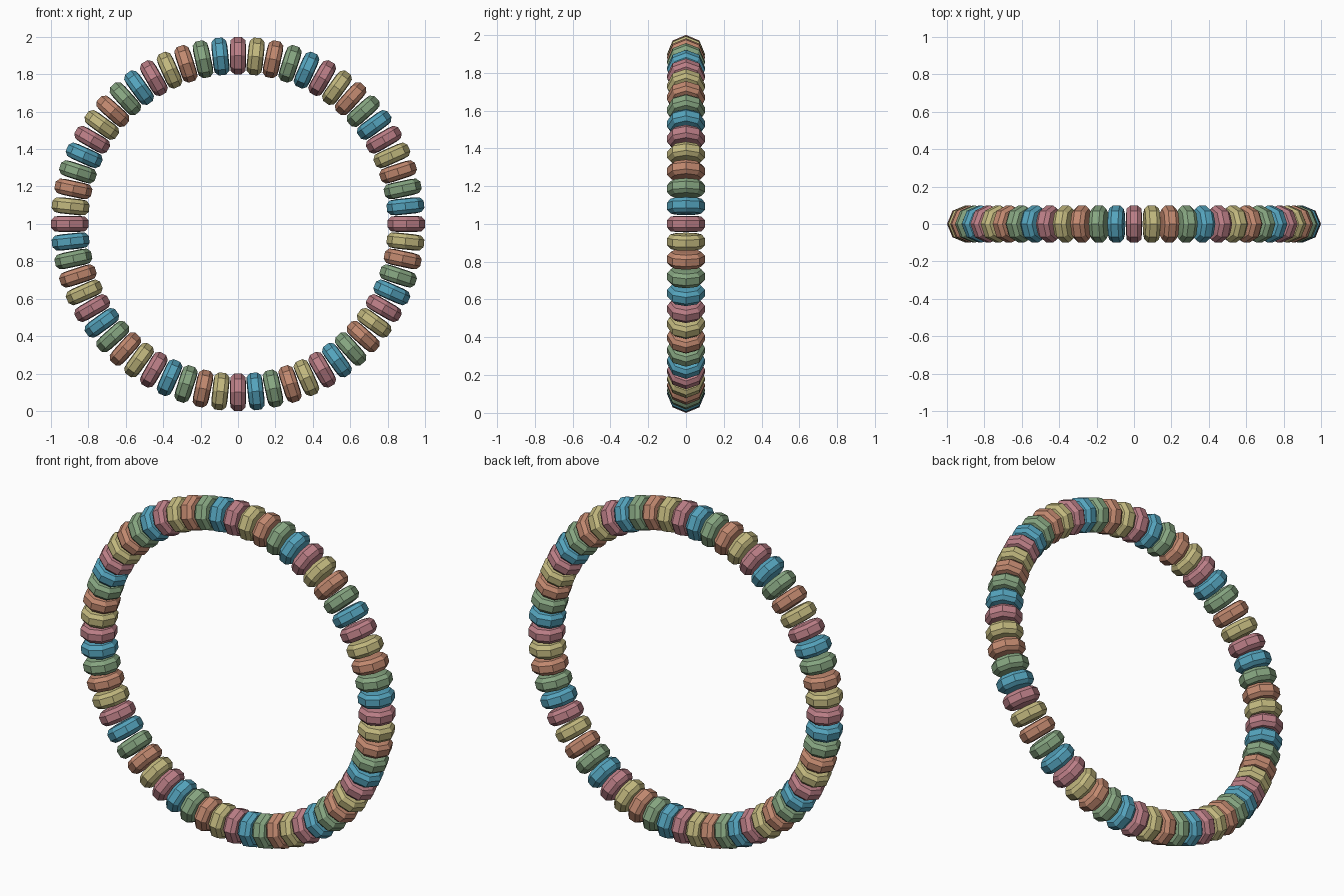
import bpy, bmesh
from math import cos, sin, tau

if "Cube" in bpy.data.objects:
    bpy.data.objects.remove(bpy.data.objects["Cube"])

BEADS, SIDES, RING_R = 60, 8, 0.9
# half profile of one bead: (radius, offset along the string)
PROFILE = [(0.05, -0.043), (0.082, -0.039), (0.1, -0.019),
           (0.1, 0.019), (0.082, 0.039), (0.05, 0.043)]
COLOURS = [("dusty_pink", (0.50, 0.21, 0.24)),
           ("sky_blue", (0.09, 0.37, 0.51)),
           ("sage_green", (0.24, 0.38, 0.22)),
           ("terracotta", (0.54, 0.25, 0.16)),
           ("straw_yellow", (0.54, 0.48, 0.21))]


def bead_mesh(name, rgb):
    """Eight-sided chamfered bead, axis along local z, flat shaded."""
    bm = bmesh.new()
    rings = [[bm.verts.new((r * cos(tau * i / SIDES), r * sin(tau * i / SIDES), h))
              for i in range(SIDES)] for r, h in PROFILE]
    for lo, hi in zip(rings, rings[1:]):
        for i in range(SIDES):
            j = (i + 1) % SIDES
            bm.faces.new((lo[i], lo[j], hi[j], hi[i]))
    bm.faces.new(rings[0][::-1])
    bm.faces.new(rings[-1])
    mesh = bpy.data.meshes.new("bead_" + name)
    bm.to_mesh(mesh)
    bm.free()
    mat = bpy.data.materials.new(name)
    mat.diffuse_color = (*rgb, 1)
    mat.use_nodes = True
    mat.node_tree.nodes["Principled BSDF"].inputs["Base Color"].default_value = mat.diffuse_color
    mesh.materials.append(mat)
    return mesh


# one bead mesh per colour, repeated around the upright ring
meshes = [bead_mesh(n, c) for n, c in COLOURS]
for k in range(BEADS):
    a = tau * k / BEADS
    bead = bpy.data.objects.new(f"bead_{k + 1:02d}", meshes[k % len(meshes)])
    bead.location = (RING_R * cos(a), 0, 1 + RING_R * sin(a))
    bead.rotation_euler = (0, -a, 0)
    bpy.context.collection.objects.link(bead)
